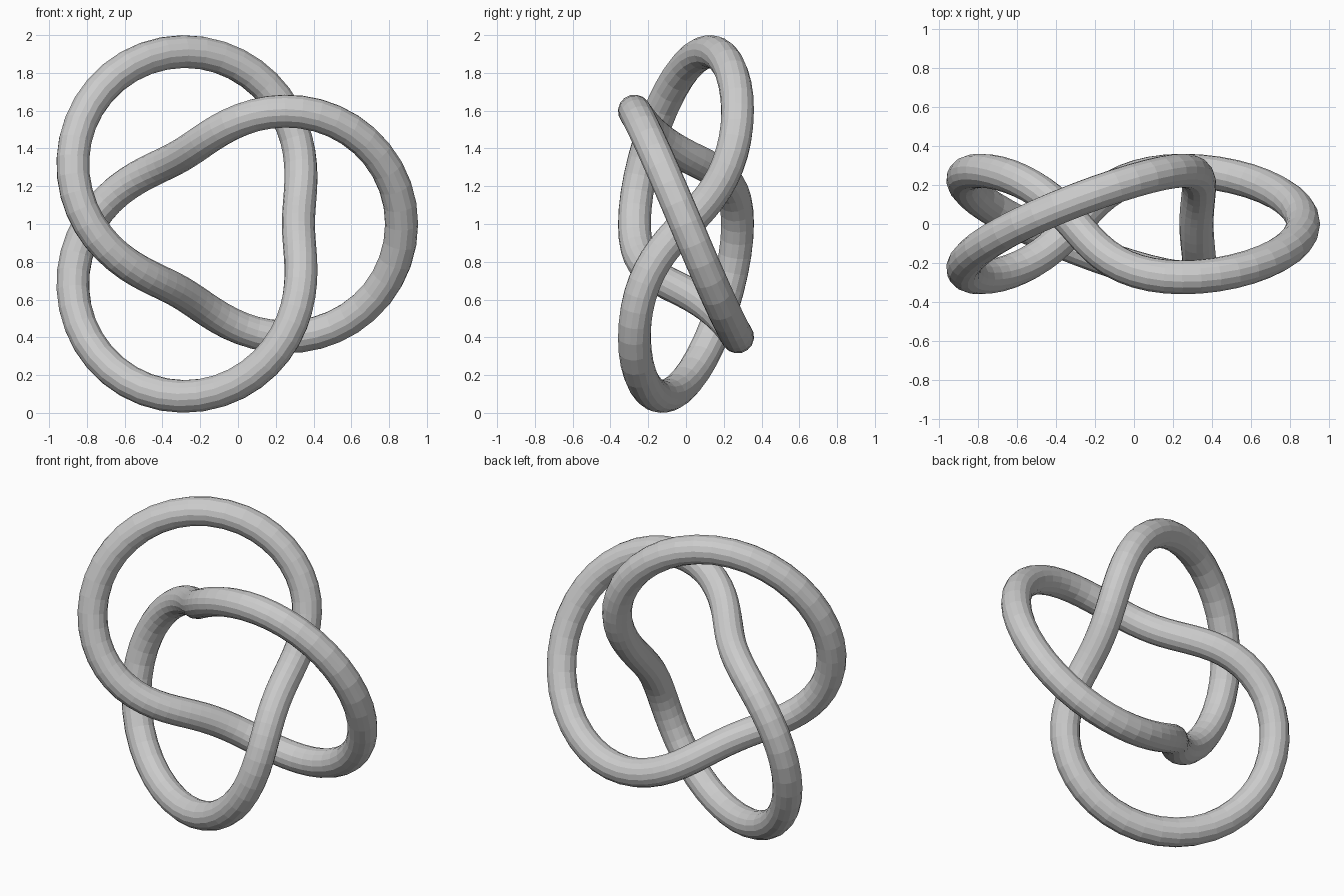
import bpy
from math import sin, cos, pi

if "Cube" in bpy.data.objects:
    bpy.data.objects.remove(bpy.data.objects["Cube"])

# Trefoil path wound around a torus: ring radius, winding radius, tube radius
RING, WIND, TUBE = 0.69, 0.273, 0.0875
CENTRE_X, CENTRE_Z = -0.097, 1.0
STEPS = 120

curve = bpy.data.curves.new("knot_tube", 'CURVE')
curve.dimensions = '3D'
curve.bevel_depth = TUBE
curve.bevel_resolution = 6
curve.twist_mode = 'MINIMUM'

# Closed centre line: two turns round the ring, three round the tube
spline = curve.splines.new('POLY')
spline.points.add(STEPS - 1)
for i, point in enumerate(spline.points):
    t = 2 * pi * i / STEPS
    r = RING + WIND * cos(3 * t)
    point.co = (CENTRE_X + r * cos(2 * t), -WIND * sin(3 * t),
                CENTRE_Z + r * sin(2 * t), 1)
spline.use_cyclic_u = True
spline.use_smooth = False

knot = bpy.data.objects.new("trefoil_knot", curve)
bpy.context.collection.objects.link(knot)
